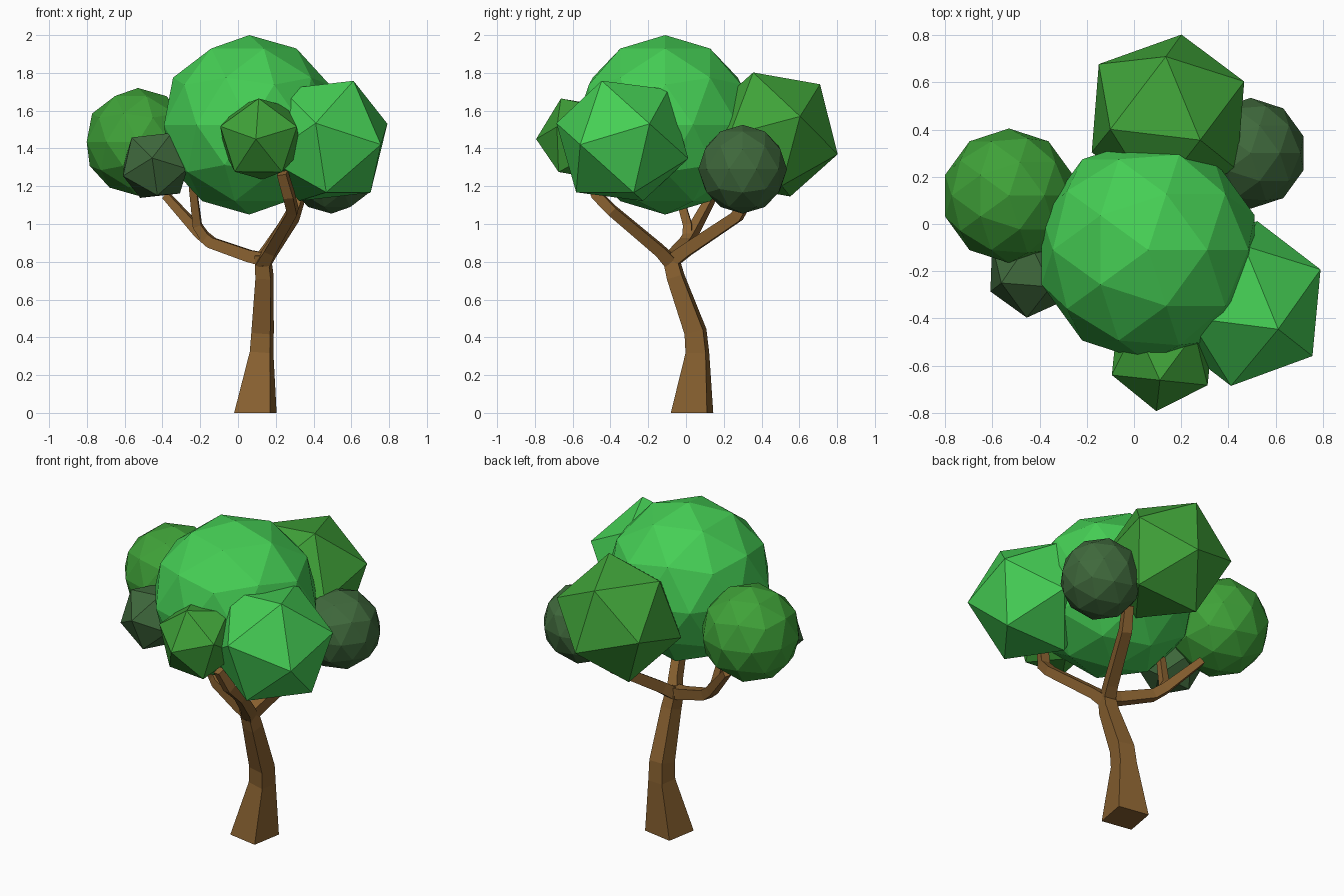
import bpy, bmesh
from math import radians
from mathutils import Vector, Matrix

if "Cube" in bpy.data.objects:
    bpy.data.objects.remove(bpy.data.objects["Cube"])


def material(name, rgb):
    m = bpy.data.materials.new(name)
    m.diffuse_color = (*rgb, 1)
    m.use_nodes = True
    m.node_tree.nodes["Principled BSDF"].inputs["Base Color"].default_value = m.diffuse_color
    return m


BARK = material("bark", (0.25, 0.12, 0.03))
BRIGHT = material("bright_leaf", (0.06, 0.62, 0.09))
MID = material("mid_leaf", (0.05, 0.36, 0.04))
DARK = material("dark_leaf", (0.05, 0.14, 0.045))


def finish(name, bm, mat):
    bmesh.ops.recalc_face_normals(bm, faces=bm.faces[:])
    me = bpy.data.meshes.new(name)
    bm.to_mesh(me)
    bm.free()
    me.materials.append(mat)
    ob = bpy.data.objects.new(name, me)
    bpy.context.collection.objects.link(ob)


def frame(a, b):
    x = Vector(a).normalized()
    z = x.cross(Vector(b)).normalized()
    return Matrix((x, z.cross(x), z)).transposed()


CORNER_A, CORNER_B = (0, 0, -1), (0.7236, -0.5257, -0.4472)


def clump(name, centre, radius, mat, subdiv, a=CORNER_A, b=CORNER_B):
    """Icosphere turned so two neighbouring corners point along a and b."""
    bm = bmesh.new()
    bmesh.ops.create_icosphere(bm, subdivisions=subdiv, radius=radius)
    rot = frame(a, b) @ frame(CORNER_A, CORNER_B).transposed()
    bm.transform(Matrix.Translation(centre) @ rot.to_4x4())
    finish(name, bm, mat)


def limb(name, path):
    """Square tube through (x, y, z, half_width) points."""
    bm = bmesh.new()
    pts = [Vector(p[:3]) for p in path]
    u = Matrix.Rotation(radians(-10), 3, 'Z') @ Vector((1, 0, 0))
    if abs((pts[1] - pts[0]).normalized().dot(u)) > 0.8:
        u = Vector((0, 0, 1))
    rings = []
    for i, p in enumerate(pts):
        t = Vector()
        if i:
            t += (p - pts[i - 1]).normalized()
        if i < len(pts) - 1:
            t += (pts[i + 1] - p).normalized()
        t = Vector((0, 0, 1)) if p.z == 0 else t.normalized()
        u = (u - t * u.dot(t)).normalized()
        v = t.cross(u)
        h = path[i][3]
        rings.append([bm.verts.new(p + (u * s + v * q) * h)
                      for s, q in ((-1, -1), (1, -1), (1, 1), (-1, 1))])
    for r0, r1 in zip(rings, rings[1:]):
        for k in range(4):
            n = (k + 1) % 4
            bm.faces.new((r0[k], r0[n], r1[n], r1[k]))
    bm.faces.new(rings[0][::-1])
    bm.faces.new(rings[-1])
    finish(name, bm, BARK)


# Trunk and branches
limb("trunk", [(.092, .032, 0, .097), (.125, .06, .32, .054), (.13, .05, .43, .051),
               (.14, -.055, .72, .041), (.13, -.085, .84, .036)])
limb("front_branch", [(.13, -.075, .79, .036), (.17, -.14, .86, .03), (.29, -.39, 1.07, .027),
                      (.27, -.47, 1.15, .027), (.235, -.52, 1.27, .025)])
limb("back_branch", [(.13, -.08, .8, .036), (.17, 0, .86, .033), (.29, .27, 1.04, .03),
                     (.33, .34, 1.16, .026)])
limb("left_branch", [(.15, -.08, .81, .036), (.06, -.06, .83, .032), (-.14, .0, .9, .029),
                     (-.2, .03, .95, .027), (-.38, .14, 1.15, .02)])
limb("left_twig", [(-.16, .01, .91, .025), (-.215, .01, .99, .023), (-.24, -.05, 1.2, .019)])

# Rounder leaf clumps
clump("crown_leaves", (.06, -.11, 1.525), .475, BRIGHT, 2)
clump("left_leaves", (-.53, .12, 1.435), .285, MID, 2)
clump("back_right_leaves", (.495, .3, 1.29), .235, DARK, 2)

# Twenty-sided leaf clumps
clump("front_right_leaves", (.467, -.337, 1.42 + .02), .366, BRIGHT, 1,
      (.143, -.108, .315), (.323, .147, .085))
clump("back_leaves", (.144, .454, 1.474), .369, MID, 1,
      (-.009, .256, .266), (.326, .146, .091))
clump("front_leaves", (.12, -.555, 1.45), .24, MID, 1,
      (-.01, -.105, .21), (-.025, -.235, -.01))
clump("front_left_leaves", (-.435, -.2, 1.31), .202, DARK, 1,
      (-.02, -.2, .04), (-.18, -.08, -.06))
